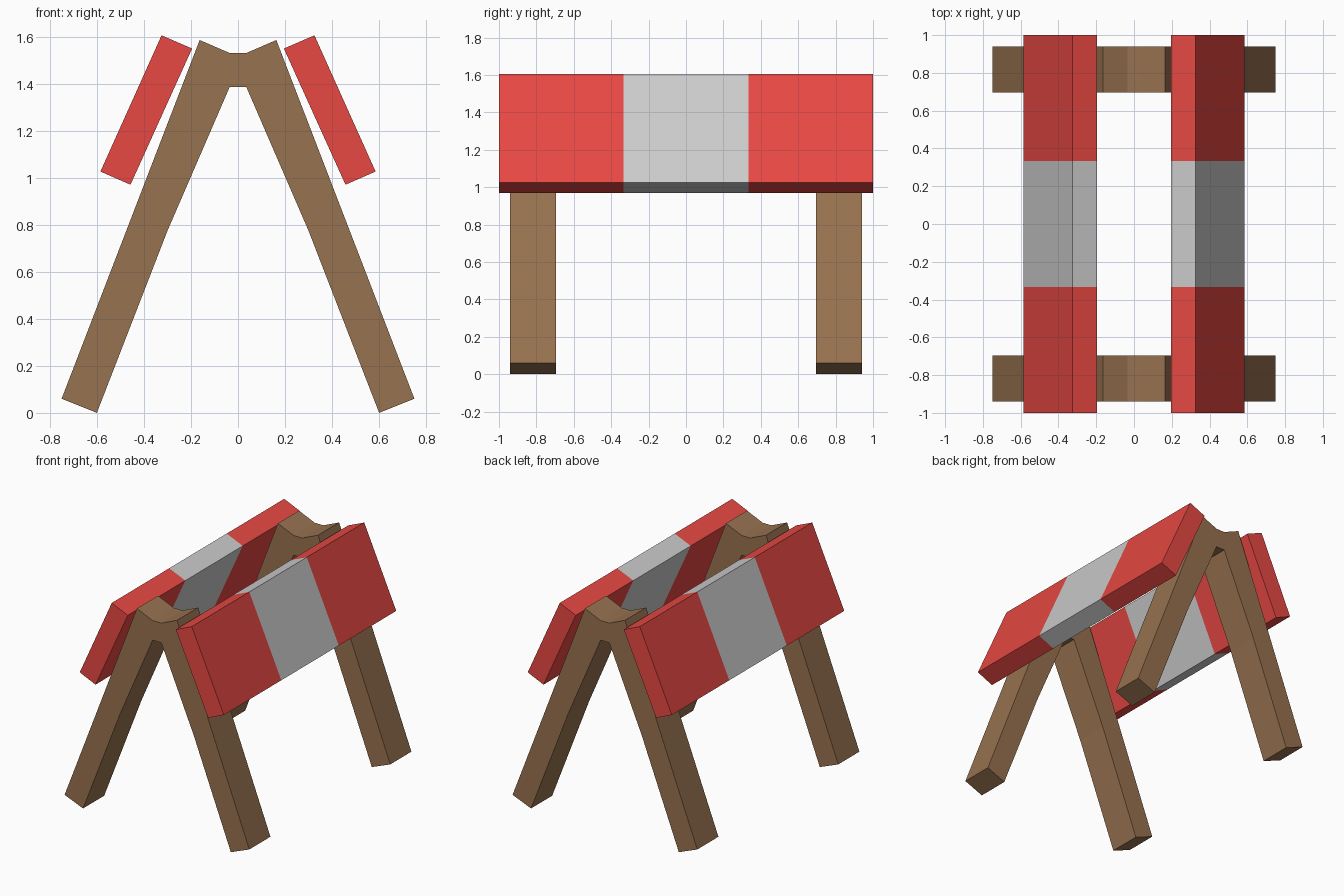
import bpy

if "Cube" in bpy.data.objects:
    bpy.data.objects.remove(bpy.data.objects["Cube"])


def material(name, rgb):
    m = bpy.data.materials.new(name)
    m.diffuse_color = (*rgb, 1)
    m.use_nodes = True
    m.node_tree.nodes["Principled BSDF"].inputs["Base Color"].default_value = m.diffuse_color
    return m


def prism(name, profile, stations, mats):
    """Extrude an xz profile (counter-clockwise from the front) through y stations,
    with one material per section."""
    n, last = len(profile), len(stations) - 1
    verts = [(x, y, z) for y in stations for x, z in profile]
    faces = [list(range(n))]
    slots = [0]
    for s in range(last):
        for i in range(n):
            j = (i + 1) % n
            faces.append([s * n + j, s * n + i, (s + 1) * n + i, (s + 1) * n + j])
            slots.append(s)
    faces.append([last * n + i for i in reversed(range(n))])
    slots.append(last - 1)
    me = bpy.data.meshes.new(name)
    me.from_pydata(verts, [], faces)
    for m in mats:
        me.materials.append(m)
    for poly, slot in zip(me.polygons, slots):
        poly.material_index = slot
    ob = bpy.data.objects.new(name, me)
    bpy.context.collection.objects.link(ob)
    return ob


def mirrored(points):
    return [(-x, z) for x, z in reversed(points)]


wood = material("wood", (0.31, 0.168, 0.08))
red = material("red_paint", (0.8, 0.065, 0.055))
grey = material("grey_paint", (0.77, 0.77, 0.77))

# A-shaped trestles, one at each end
outer = [(0.60, 0.0), (0.75, 0.06), (0.163, 1.585), (0.035, 1.53)]
inner = [(0.035, 1.386), (0.299, 0.776)]
frame = outer + mirrored(outer) + mirrored(inner) + inner
prism("front_trestle", frame, [-0.94, -0.695], [wood])
prism("back_trestle", frame, [0.695, 0.94], [wood])

# Sloping striped boards on both sides
board = [(0.457, 0.97), (0.585, 1.026), (0.325, 1.605), (0.195, 1.549)]
stripes = [-1, -1 / 3, 1 / 3, 1]
prism("right_board", board, stripes, [red, grey, red])
prism("left_board", mirrored(board), stripes, [red, grey, red])
